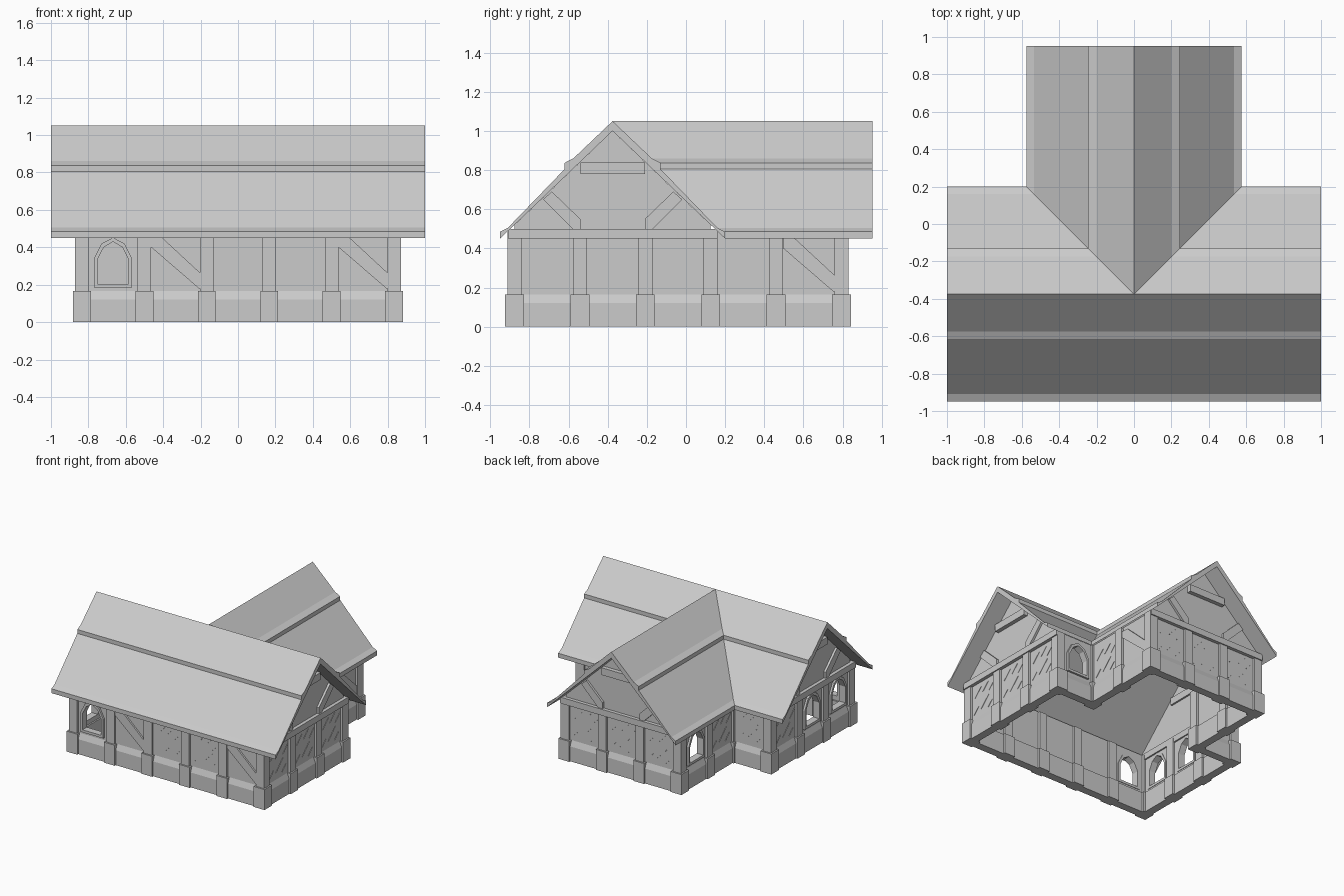
import bpy, bmesh
from math import pi
from mathutils import Matrix, Vector

if "Cube" in bpy.data.objects:
    bpy.data.objects.remove(bpy.data.objects["Cube"])

T = 0.334                 # wall bay width
RIDGE_Y = -0.375          # y of the main ridge
HX, HW = 2.5 * T, 1.5 * T # half length of main wing, half width of both wings
BACK = RIDGE_Y + HW       # back wall of main wing
END = BACK + 2 * T        # gable wall of cross wing


def build(name, verts, faces):
    bm = bmesh.new()
    vs = [bm.verts.new(v) for v in verts]
    for f in faces:
        bm.faces.new([vs[i] for i in f])
    bmesh.ops.recalc_face_normals(bm, faces=bm.faces[:])
    me = bpy.data.meshes.new(name)
    bm.to_mesh(me)
    bm.free()
    ob = bpy.data.objects.new(name, me)
    bpy.context.collection.objects.link(ob)
    return ob


def loft(name, a, b):
    """Closed solid between two matching outlines."""
    n = len(a)
    sides = [(i, (i + 1) % n, n + (i + 1) % n, n + i) for i in range(n)]
    return build(name, a + b, sides + [tuple(range(n)), tuple(range(n, 2 * n))])


def prism(name, M, pts, v0, v1):
    """Outline (u along wall, z up) extruded outward from v0 to v1."""
    return loft(name, [M @ Vector((u, -v0, z)) for u, z in pts],
                [M @ Vector((u, -v1, z)) for u, z in pts])


def box(name, M, u0, u1, z0, z1, v0, v1):
    return prism(name, M, [(u0, z0), (u1, z0), (u1, z1), (u0, z1)], v0, v1)


def ring(name, M, outer, inner, v0, v1):
    """Plate with a hole, from two matching outlines."""
    n = len(outer)
    verts = [M @ Vector((u, -v, z)) for v in (v0, v1) for loop in (outer, inner) for u, z in loop]
    faces = []
    for i in range(n):
        j = (i + 1) % n
        for p, q in ((0, n), (2 * n, 3 * n), (0, 2 * n), (n, 3 * n)):
            faces.append((p + i, p + j, q + j, q + i))
    return build(name, verts, faces)


def arch(w, z0, spring, shoulder, top):
    return [(-w, z0), (w, z0), (w, spring), (w * 0.6, shoulder), (0, top),
            (-w * 0.6, shoulder), (-w, spring)]


def wall_tile(M, kind):
    h, z0, z1 = T / 2, 0.15, 0.49
    # stone base with sloped top
    a, b = [[M @ Vector((s * h, -v, z)) for v, z in
             ((-0.03, 0), (0.035, 0), (0.035, 0.12), (0.018, 0.165), (-0.03, 0.165))] for s in (-1, 1)]
    loft("wall_base", a, b)
    if kind == "window":
        rect = [(-h, z0), (h, z0), (h, 0.34), (h, z1), (0, z1), (-h, z1), (-h, 0.34)]
        hole = arch(0.083, 0.205, 0.335, 0.40, 0.43)
        ring("window_wall", M, rect, hole, -0.018, 0.018)
        ring("window_frame", M, arch(0.102, 0.185, 0.34, 0.42, 0.452), hole, -0.022, 0.034)
        return
    box("wall_panel", M, -h, h, z0, z1, -0.018, 0.018)
    if kind == "brace":
        prism("diagonal_brace", M, [(-0.13, 0.40), (0.125, 0.18), (0.135, 0.18), (0.135, 0.26),
                                    (-0.07, 0.45), (-0.13, 0.45)], 0.01, 0.032)
    else:
        # short diagonal marks in the plaster
        for u, z, l in ((-0.11, 0.2, 0.05), (-0.03, 0.22, 0.09), (0.05, 0.2, 0.05),
                        (-0.1, 0.34, 0.07), (-0.01, 0.36, 0.06), (0.06, 0.34, 0.06)):
            prism("plaster_mark", M, [(u, z), (u + 0.005, z), (u + l + 0.005, z + l), (u + l, z + l)],
                  0.01, 0.021)


def gable(M):
    prism("gable_wall", M, [(-HW, 0.45), (HW, 0.45), (HW, 0.52), (0, 1.0), (-HW, 0.52)], -0.016, 0.017)
    box("tie_beam", M, -0.535, 0.535, 0.45, 0.5, -0.03, 0.045)
    box("collar_beam", M, -0.165, 0.165, 0.78, 0.838, -0.03, 0.05)
    for s in (-1, 1):
        prism("gable_brace", M, [(s * u, z) for u, z in
              ((0.355, 0.65), (0.205, 0.5), (0.165, 0.5), (0.165, 0.55), (0.31, 0.69))], 0.01, 0.035)


# wall runs: start bay centre, bay step, facing angle, bay kinds
corners = set()
runs = [
    ((-2 * T, RIDGE_Y - HW), (T, 0), 0, "wbhhb"),          # front
    ((HX, RIDGE_Y - T), (0, T), pi / 2, "hhh"),            # right gable
    ((-HX, RIDGE_Y - T), (0, T), -pi / 2, "wwh"),          # left gable
    ((2 * T, BACK), (T, 0), pi, "w"),                      # back, right of cross wing
    ((-2 * T, BACK), (T, 0), pi, "h"),                     # back, left of cross wing
    ((HW, BACK + T / 2), (0, T), pi / 2, "hb"),            # cross wing right
    ((-HW, BACK + T / 2), (0, T), -pi / 2, "hw"),          # cross wing left
    ((-T, END), (T, 0), pi, "hhh"),                        # cross wing gable
]
KINDS = {"w": "window", "b": "brace", "h": "plain"}
for (x, y), (dx, dy), ang, kinds in runs:
    for i, k in enumerate(kinds):
        cx, cy = x + dx * i, y + dy * i
        wall_tile(Matrix.Translation((cx, cy, 0)) @ Matrix.Rotation(ang, 4, 'Z'), KINDS[k])
        for s in (-0.5, 0.5):
            corners.add((round(cx + s * dx, 3), round(cy + s * dy, 3)))

# posts on stone footings
for x, y in sorted(corners):
    M = Matrix.Translation((x, y, 0))
    box("post_footing", M, -0.048, 0.048, 0, 0.165, -0.048, 0.048)
    box("post", M, -0.036, 0.036, 0.165, 0.485, -0.036, 0.036)

# three gables
for loc, ang in (((HX, RIDGE_Y, 0), pi / 2), ((-HX, RIDGE_Y, 0), -pi / 2), ((0, END, 0), pi)):
    gable(Matrix.Translation(loc) @ Matrix.Rotation(ang, 4, 'Z'))

# stepped roof profile: distance from ridge, height
ROOF = [(0, 1.05), (0.2, 0.86), (0.245, 0.837), (0.245, 0.805), (0.535, 0.505),
        (0.575, 0.485), (0.575, 0.45), (0, 1.0)]
loft("main_roof_front", [(-1, RIDGE_Y - d, z) for d, z in ROOF], [(1, RIDGE_Y - d, z) for d, z in ROOF])
for s in (-1, 1):
    valley = [(s * d, RIDGE_Y + d, z) for d, z in ROOF]
    loft("main_roof_back", valley, [(s, RIDGE_Y + d, z) for d, z in ROOF])
    loft("cross_roof", valley, [(s * d, 0.953, z) for d, z in ROOF])
